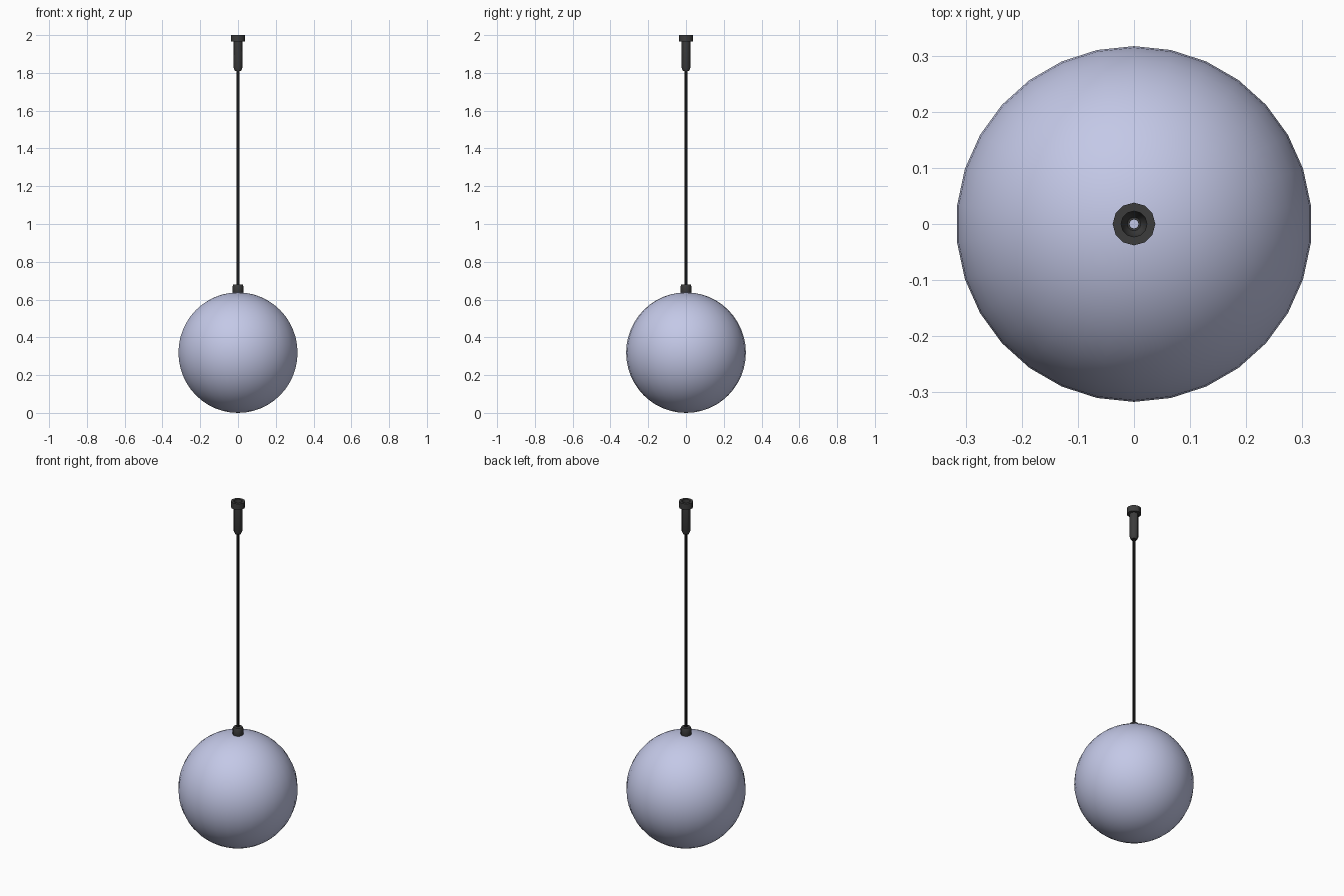
import bpy, bmesh, math

cube = bpy.data.objects.get("Cube")
if cube:
    bpy.data.objects.remove(cube, do_unlink=True)


def make_material(name, rgb, roughness):
    mat = bpy.data.materials.new(name)
    mat.use_nodes = True
    mat.diffuse_color = (*rgb, 1)
    bsdf = mat.node_tree.nodes["Principled BSDF"]
    bsdf.inputs["Base Color"].default_value = (*rgb, 1)
    bsdf.inputs["Roughness"].default_value = roughness
    return mat


def lathe(name, profile, sides, mat, smooth_angle=30):
    """Spin a (radius, height) profile about z, starting from the +y axis."""
    bm = bmesh.new()
    verts = [bm.verts.new((0, r, z)) for r, z in profile]
    edges = [bm.edges.new(pair) for pair in zip(verts, verts[1:])]
    bmesh.ops.spin(bm, geom=verts + edges, axis=(0, 0, 1), cent=(0, 0, 0),
                   angle=math.tau, steps=sides, use_merge=True)
    bmesh.ops.remove_doubles(bm, verts=bm.verts, dist=0.0001)
    bmesh.ops.recalc_face_normals(bm, faces=bm.faces)
    mesh = bpy.data.meshes.new(name)
    bm.to_mesh(mesh)
    bm.free()
    mesh.materials.append(mat)
    obj = bpy.data.objects.new(name, mesh)
    bpy.context.collection.objects.link(obj)
    bpy.ops.object.select_all(action='DESELECT')
    obj.select_set(True)
    bpy.context.view_layer.objects.active = obj
    bpy.ops.object.shade_smooth_by_angle(angle=math.radians(smooth_angle))
    return obj


glass = make_material("pale blue glass", (0.55, 0.58, 0.8), 0.3)
metal = make_material("dark grey metal", (0.045, 0.045, 0.045), 0.5)
rubber = make_material("black cord", (0.01, 0.01, 0.01), 0.6)

# Globe shade
R, RINGS = 0.317, 24
arc = [math.pi * i / RINGS for i in range(RINGS + 1)]
globe = lathe("globe_shade",
              [(R * math.sin(a), 0.319 - 0.319 * math.cos(a)) for a in arc],
              30, glass, 40)

# Collar that grips the globe
lathe("globe_collar",
      [(0.008, 0.62), (0.022, 0.622), (0.028, 0.634), (0.028, 0.672),
       (0.024, 0.681), (0.008, 0.681)], 12, metal)

# Hollow hanging cord
lathe("cord", [(0.008, 0.64), (0.008, 1.83)], 12, rubber)

# Ceiling fitting: flanged sleeve with an open bore
lathe("ceiling_fitting",
      [(0.008, 1.81), (0.016, 1.81), (0.023, 1.826), (0.023, 1.965),
       (0.038, 1.965), (0.038, 2.0), (0.023, 2.0), (0.021, 1.84),
       (0.012, 1.825), (0.008, 1.825)], 12, metal)
